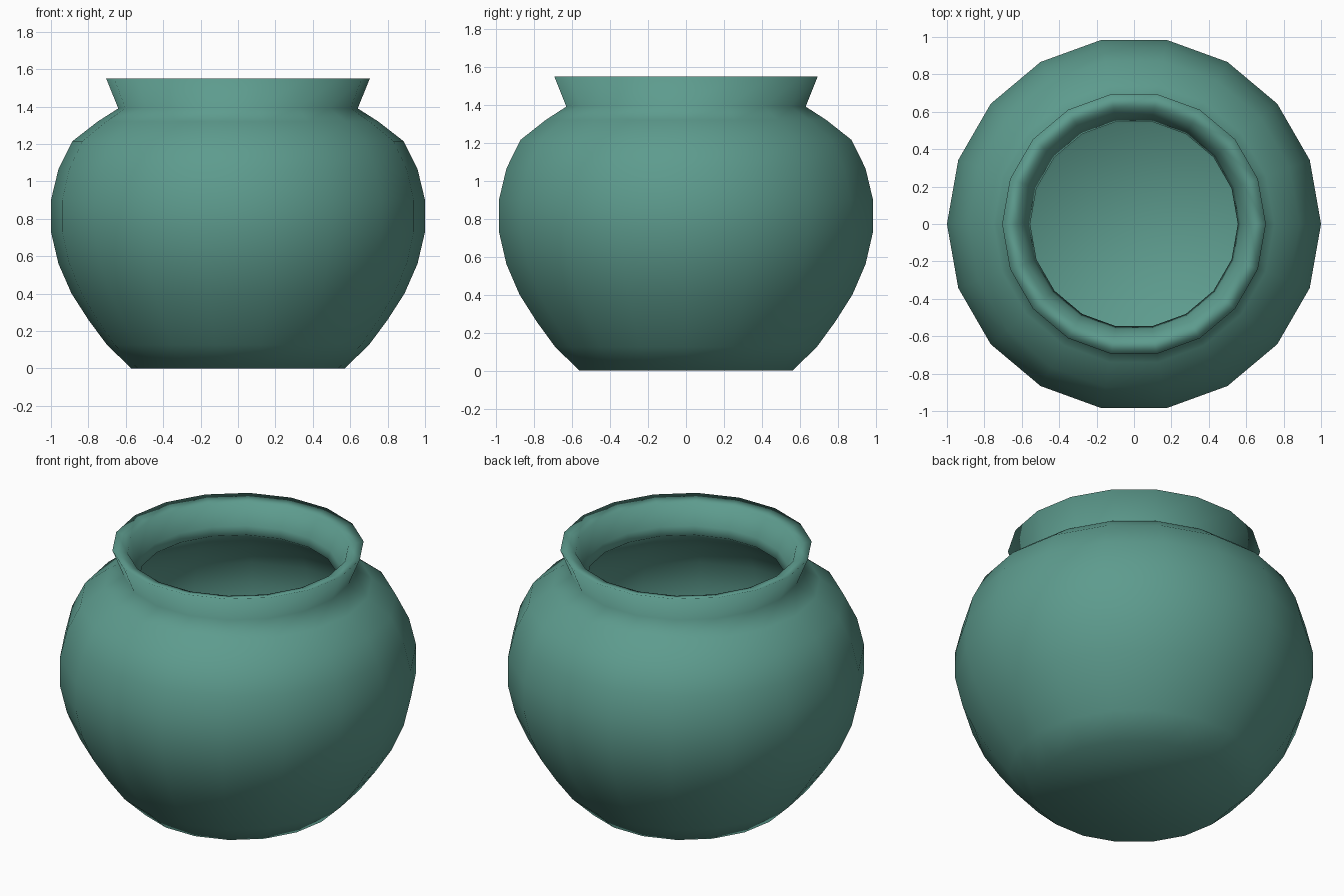
import bpy, bmesh
from math import cos, sin, tau

if "Cube" in bpy.data.objects:
    bpy.data.objects.remove(bpy.data.objects["Cube"])

SIDES = 18

# Profile (radius, height): outer wall, flared lip, then inner wall down to the floor
OUTER = [(0.57, 0), (0.70, 0.125), (0.80, 0.26), (0.89, 0.40), (0.96, 0.56),
         (1.0, 0.73), (1.0, 0.90), (0.96, 1.065), (0.885, 1.215), (0.75, 1.32),
         (0.64, 1.39), (0.705, 1.55)]
INNER = [(0.62, 1.53), (0.57, 1.41), (0.555, 1.36), (0.71, 1.255), (0.83, 1.16),
         (0.90, 1.03), (0.935, 0.89), (0.935, 0.74), (0.90, 0.59), (0.83, 0.43),
         (0.75, 0.30), (0.65, 0.175), (0.54, 0.07)]


def lathe(name, profile):
    bm = bmesh.new()
    rings = [[bm.verts.new((r * cos(tau * i / SIDES), r * sin(tau * i / SIDES), z))
              for i in range(SIDES)] for r, z in profile]
    for a, b in zip(rings, rings[1:]):
        for i in range(SIDES):
            j = (i + 1) % SIDES
            bm.faces.new((a[i], a[j], b[j], b[i]))
    # Underside and inside floor
    bm.faces.new(rings[0][::-1])
    bm.faces.new(rings[-1])
    for f in bm.faces:
        f.smooth = True
    mesh = bpy.data.meshes.new(name)
    bm.to_mesh(mesh)
    bm.free()
    obj = bpy.data.objects.new(name, mesh)
    bpy.context.collection.objects.link(obj)
    return obj


# Round pot with open mouth
pot = lathe("pot", OUTER + INNER)
glaze = bpy.data.materials.new("green_glaze")
glaze.diffuse_color = (0.11, 0.33, 0.27, 1)
glaze.use_nodes = True
glaze.node_tree.nodes["Principled BSDF"].inputs["Base Color"].default_value = glaze.diffuse_color
pot.data.materials.append(glaze)
